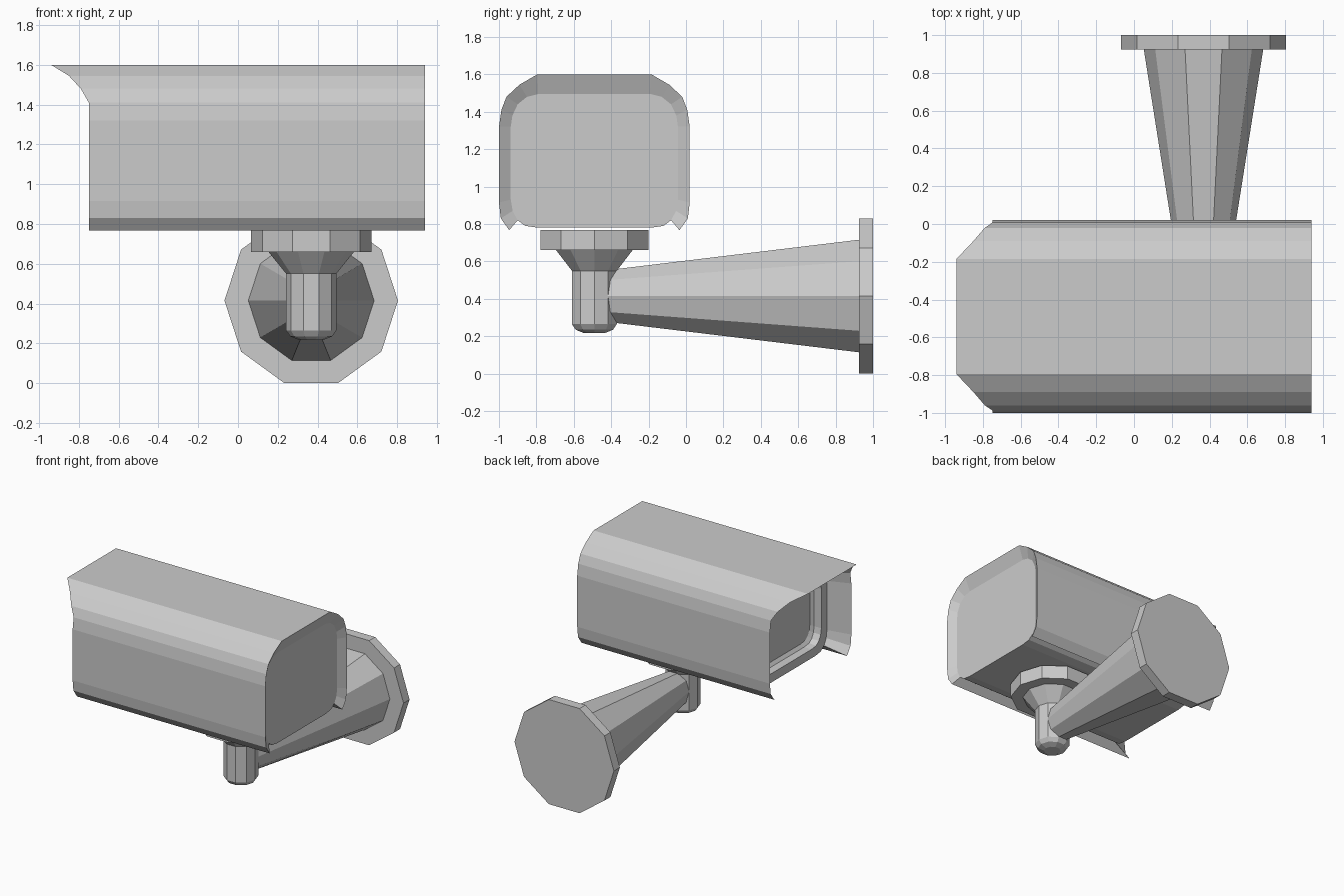
import bpy, bmesh
from math import sin, cos, pi

if "Cube" in bpy.data.objects:
    bpy.data.objects.remove(bpy.data.objects["Cube"])

HX, HY, WZ = 0.368, -0.49, 0.415   # bracket axis x, housing centre y, arm height


def make(name, verts, faces):
    me = bpy.data.meshes.new(name)
    me.from_pydata(verts, [], faces)
    bm = bmesh.new()
    bm.from_mesh(me)
    bmesh.ops.recalc_face_normals(bm, faces=bm.faces)
    bm.to_mesh(me)
    bm.free()
    ob = bpy.data.objects.new(name, me)
    bpy.context.collection.objects.link(ob)
    return ob


def loft(name, rings):
    """Skin closed rings and cap both ends."""
    n = len(rings[0])
    verts = [v for r in rings for v in r]
    faces = [(k * n + i, k * n + (i + 1) % n, (k + 1) * n + (i + 1) % n, (k + 1) * n + i)
             for k in range(len(rings) - 1) for i in range(n)]
    faces += [tuple(range(n)), tuple(range(len(verts) - n, len(verts)))]
    return make(name, verts, faces)


def ten(rx, ry):
    return [(rx * cos(i * pi / 5), ry * sin(i * pi / 5)) for i in range(10)]


def mirrored(half):
    """Half profile starting at the top -> full profile, right bottom to left bottom."""
    return half[::-1] + [(-p[0],) + p[1:] for p in half]


# Hood half profile: offset from centre, height, front edge x
outer = mirrored([(.305, 1.6, -.94), (.40, 1.545, -.85), (.47, 1.48, -.79),
                  (.497, 1.41, -.75), (.51, 1.32, -.75), (.51, .915, -.75),
                  (.50, .83, -.75), (.455, .767, -.75)])
inner_half = [(.30, 1.495), (.36, 1.48), (.41, 1.44), (.438, 1.38),
              (.447, 1.32), (.447, .93), (.437, .87), (.41, .82)]
inner = mirrored(inner_half)

# Hood: flared rear rim, outer skin, visor underside, bottom lips
XR, XF = 0.90, -0.58
verts, faces = [], []
for (d, z, xf), (di, zi) in zip(outer, inner):
    verts += [(XR, HY + di, zi), (.94, HY + d, z), (xf, HY + d, z), (XF, HY + di, zi)]
n = len(outer)
for i in range(n - 1):
    faces += [(4 * i + k, 4 * i + k + 1, 4 * i + k + 5, 4 * i + k + 4) for k in range(3)]
faces += [(0, 1, 2, 3), tuple(4 * (n - 1) + k for k in range(4))]
make("hood", verts, faces)

# Camera body with stepped, recessed front window
body = mirrored(inner_half + [(.37, .79), (.30, .78)])


def body_ring(x, inset):
    sy, sz = 1 - inset / .447, 1 - inset / .358
    return [(x, HY + d * sy, 1.1375 + (z - 1.1375) * sz) for d, z in body]


loft("camera_body", [body_ring(XR, 0), body_ring(XF, 0), body_ring(XF, .07),
                     body_ring(-.52, .075), body_ring(-.50, .10)])

# Swivel post under the body: mounting disc, cone, pin and rounded tip
loft("swivel_post", [[(HX + x, HY + y, z) for x, y in ten(r, r)] for r, z in
                     [(.303, .767), (.303, .66), (.215, .66), (.126, .55),
                      (.126, .265), (.105, .235), (.06, .217)]])

# Tapered wall arm and wall plate
loft("wall_arm", [[(HX + x, y, WZ + z) for x, z in ten(rx, rz)] for rx, rz, y in
                  [(.10, .143, -.44), (.317, .317, .93)]])
loft("wall_plate", [[(HX + x, y, WZ + z) for x, z in ten(.436, .436)] for y in (.925, 1)])
